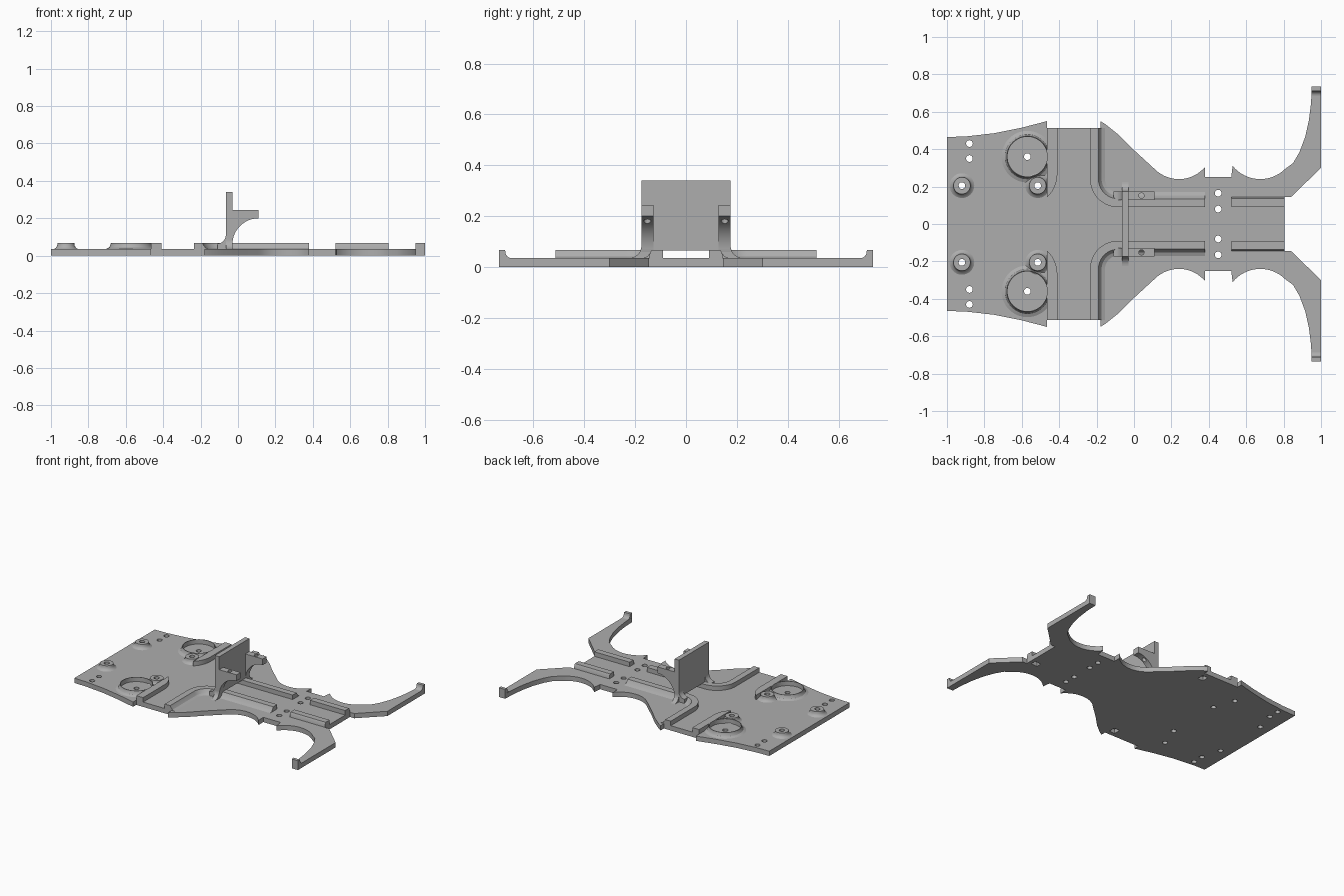
import bpy, bmesh, math
from mathutils import Vector

cube = bpy.data.objects.get("Cube")
if cube:
    bpy.data.objects.remove(cube, do_unlink=True)

grey = bpy.data.materials.new("plain grey")
grey.use_nodes = True
grey.diffuse_color = (0.42, 0.42, 0.42, 1)
grey.node_tree.nodes["Principled BSDF"].inputs["Base Color"].default_value = grey.diffuse_color

FLOOR, TOP, SINK = 0.035, 0.068, 0.03
parts = []


def finish(name, bm):
    bmesh.ops.recalc_face_normals(bm, faces=bm.faces[:])
    mesh = bpy.data.meshes.new(name)
    bm.to_mesh(mesh)
    bm.free()
    mesh.materials.append(grey)
    obj = bpy.data.objects.new(name, mesh)
    bpy.context.collection.objects.link(obj)
    parts.append(obj)
    return obj


def arc(cx, cy, rx, ry, start, end, n=16):
    angles = [math.radians(start + (end - start) * i / n) for i in range(n + 1)]
    return [(cx + rx * math.cos(a), cy + ry * math.sin(a)) for a in angles]


def loft(name, rings, closed=False):
    """Skin a list of equal rings of points; cap the ends unless closed."""
    bm = bmesh.new()
    loops = [[bm.verts.new(p) for p in ring] for ring in rings]
    n = len(loops[0])
    pairs = list(zip(loops, loops[1:])) + ([(loops[-1], loops[0])] if closed else [])
    for a, b in pairs:
        for i in range(n):
            j = (i + 1) % n
            bm.faces.new((a[i], a[j], b[j], b[i]))
    if not closed:
        bm.faces.new(loops[0])
        bm.faces.new(loops[-1])
    return finish(name, bm)


def prism(name, points, axis, low, high):
    def place(p, d):
        return {"x": (d, p[0], p[1]), "y": (p[0], d, p[1]), "z": (p[0], p[1], d)}[axis]
    return loft(name, [[place(p, d) for p in points] for d in (low, high)])


def box(name, x0, x1, y0, y1, z0, z1):
    return prism(name, [(x0, y0), (x1, y0), (x1, y1), (x0, y1)], "z", z0, z1)


def lathe(name, x, y, profile, n=48):
    turns = [math.tau * i / n for i in range(n)]
    return loft(name, [[(x + r * math.cos(a), y + r * math.sin(a), z) for r, z in profile]
                       for a in turns], closed=True)


def sweep(name, path, section, side):
    """Carry an (offset, height) section along a path, mirrored by side."""
    rings = []
    for i, p in enumerate(path):
        a, b = Vector(path[max(i - 1, 0)]), Vector(path[min(i + 1, len(path) - 1)])
        d = (b - a).normalized()
        rings.append([(p[0] - d.y * o, side * (p[1] + d.x * o), z) for o, z in section])
    return loft(name, rings)


def cut(target, cutter):
    mod = target.modifiers.new("cut", "BOOLEAN")
    mod.operation, mod.solver, mod.object = "DIFFERENCE", "EXACT", cutter
    bpy.context.view_layer.objects.active = target
    bpy.ops.object.modifier_apply(modifier=mod.name)
    parts.remove(cutter)
    bpy.data.objects.remove(cutter, do_unlink=True)


def drill(target, x, y, radius):
    cut(target, prism("drill", arc(x, y, radius, radius, 0, 345, 23), "z", -0.1, 0.5))


# Base plate with side scallops and two curved arms
half = [(-1, .465), (-.9, .468), (-.75, .485), (-.6, .515), (-.465, .55), (-.465, .512),
        (-.18, .512), (-.18, .55), (-.155, .535), (-.08, .475), (0, .395)]
half += arc(.24, .423, .183, .183, 225, 320)
half += [(.38, .25), (.52, .25)]
half += arc(.675, .43, .19, .19, 219, 315)
half += [(.85, .325), (.885, .385), (.915, .465), (.935, .555), (.947, .65), (.95, .735),
         (1, .735), (1, .3), (.84, .145), (.805, .145)]
outline = half + [(x, -y) for x, y in reversed(half)]
plate = prism("base_plate", outline, "z", 0, FLOOR)

# Profiles shared by the repeated parts
rib_section = [(0, SINK), (0, TOP), (.045, TOP), (.052, .055), (.062, .042), (.08, FLOOR),
               (.08, SINK)]
small_boss = [(.018, SINK), (.018, TOP), (.045, TOP), (.047, .053), (.054, .042),
              (.066, FLOOR), (.066, SINK)]
cup_rim = [(.106, SINK), (.106, TOP), (.11, TOP), (.112, .055), (.12, .043),
           (.138, FLOOR), (.138, SINK)]

for s, side in ((1, "left"), (-1, "right")):
    # Mounting holes through the plate
    for x, y in ((-.88, .35), (-.88, .43), (.45, .08), (.45, .165),
                 (-.92, .205), (-.515, .205), (-.57, .36)):
        drill(plate, x, s * y, .018)
    # Blind slots under the cross channel rib
    ys = sorted((s * .43, s * .48))
    cut(plate, box("slot", -.235, -.19, ys[0], ys[1], -.1, .1))

    # Round bosses and cups
    lathe(side + "_outer_boss", -.92, s * .205, small_boss)
    lathe(side + "_inner_boss", -.515, s * .205, small_boss)
    lathe(side + "_cup_rim", -.57, s * .36, cup_rim, 64)

    # Raised ribs along the channels
    path = [(-.235, .512)] + arc(-.085, .24, .15, .15, 180, 270) + [(.38, .09)]
    sweep(side + "_curved_rib", path, rib_section, s)
    sweep(side + "_front_rib", [(.52, .09), (.805, .09)], rib_section[:3] +
          [(.052, .055), (.055, SINK)], s)
    rib = [(-.465, .512), (-.41, .512)] + arc(-.53, .27, .12, .15, 0, -57)
    prism(side + "_rear_rib", [(x, s * y) for x, y in rib], "z", SINK, TOP)

    # Upturned arm tip
    tip = [(.735, SINK), (.735, .068), (.712, .068)] + arc(.685, .062, .025, .027, 0, -90, 8)
    tip.append((.685, SINK))
    prism(side + "_arm_tip", [(s * y, z) for y, z in tip], "x", .95, 1)

    # Bracket ear with a curved underside and a screw hole
    ear = [(-.04, .245), (.11, .245)] + arc(.11, .06, .14, .14, 90, 180) + [(-.04, SINK)]
    ys = sorted((s * .128, s * .175))
    bracket_ear = prism(side + "_bracket_ear", ear, "y", ys[0], ys[1])
    drill(bracket_ear, .04, s * .152, .014)

    # Flared bracket feet
    foot = [(.1, SINK), (.1, .1), (.175, .1)] + arc(.225, .085, .05, .05, 180, 270, 8)
    foot.append((.225, SINK))
    prism(side + "_bracket_foot", [(s * y, z) for y, z in foot], "x", -.065, -.03)
    flare = [(-.06, SINK), (-.06, .11)] + arc(-.11, .11, .045, .045, 0, -90, 8) + [(-.11, SINK)]
    prism(side + "_bracket_flare", flare, "y", ys[0], ys[1])

# Slot under one front rib
cut(plate, box("slot", .73, .78, -.13, -.09, -.1, .1))

# Upright bracket plate spanning the channel
box("bracket_plate", -.065, -.03, -.175, .175, .066, .34)

# Smooth the curves and keep sharp edges
bpy.ops.object.select_all(action="DESELECT")
for obj in parts:
    obj.select_set(True)
bpy.context.view_layer.objects.active = plate
bpy.ops.object.shade_smooth_by_angle(angle=math.radians(30))
